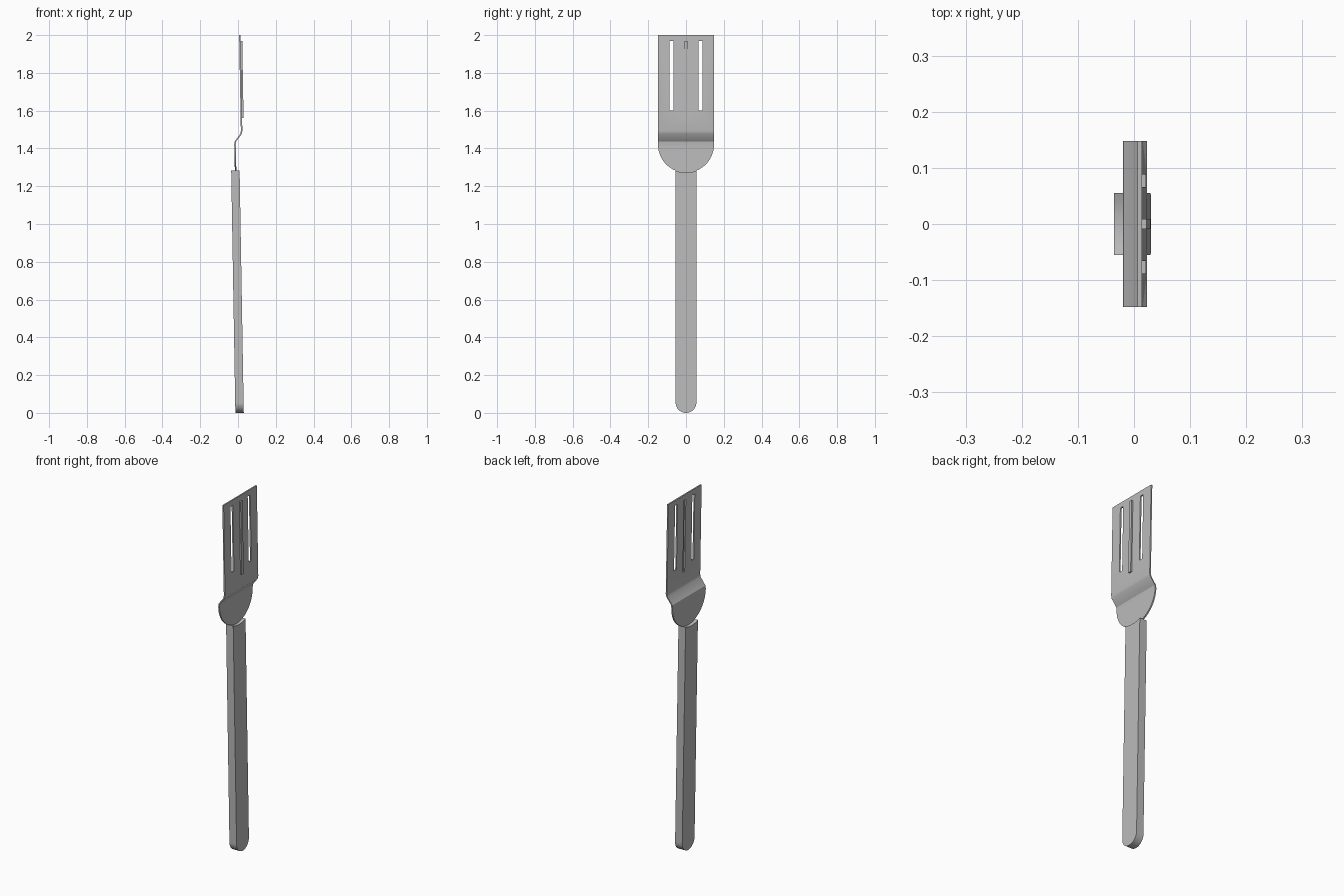
import bpy, bmesh, math
from mathutils import Vector

if "Cube" in bpy.data.objects:
    bpy.data.objects.remove(bpy.data.objects["Cube"], do_unlink=True)

steel = bpy.data.materials.new("grey_steel")
steel.use_nodes = True
GREY = (0.5, 0.5, 0.5, 1)
steel.diffuse_color = GREY
steel.node_tree.nodes["Principled BSDF"].inputs["Base Color"].default_value = GREY

HALF = 0.148        # half width of the blade
BEND_Z = 1.42       # centre height of the blade's round heel
T = 0.004           # half thickness of the sheet


def prism(name, points, direction):
    """Extrude a closed outline along a direction into a solid."""
    bm = bmesh.new()
    face = bm.faces.new([bm.verts.new(p) for p in points])
    new = bmesh.ops.extrude_face_region(bm, geom=[face])["geom"]
    bmesh.ops.translate(bm, vec=direction, verts=[v for v in new if isinstance(v, bmesh.types.BMVert)])
    bmesh.ops.recalc_face_normals(bm, faces=bm.faces)
    mesh = bpy.data.meshes.new(name)
    bm.to_mesh(mesh)
    bm.free()
    mesh.materials.append(steel)
    ob = bpy.data.objects.new(name, mesh)
    bpy.context.collection.objects.link(ob)
    return ob


def sheet(name, path, half_width):
    """Thin strip that follows a centre line in x and z."""
    front = [(x + T, -half_width, z) for x, z in path]
    back = [(x - T, -half_width, z) for x, z in reversed(path)]
    return prism(name, front + back, Vector((0, 2 * half_width, 0)))


def arc(radius, centre_z, start, end, steps):
    """Arc points in y and z, angles in degrees."""
    angles = [math.radians(start + (end - start) * i / steps) for i in range(steps + 1)]
    return [(radius * math.cos(a), centre_z + radius * math.sin(a)) for a in angles]


def cutter(outline):
    ob = prism("cutter", [(-0.2, y, z) for y, z in outline], Vector((0.4, 0, 0)))
    ob.hide_render = True
    return ob


def cut(ob, tool, operation):
    mod = ob.modifiers.new("cut", "BOOLEAN")
    mod.object, mod.operation, mod.solver = tool, operation, "EXACT"
    bpy.context.view_layer.objects.active = ob
    bpy.ops.object.modifier_apply(modifier=mod.name)
    bpy.data.objects.remove(tool, do_unlink=True)


def smooth(ob):
    bpy.ops.object.select_all(action="DESELECT")
    ob.select_set(True)
    bpy.context.view_layer.objects.active = ob
    bpy.ops.object.shade_smooth_by_angle(angle=math.radians(30))


# Blade: bent sheet trimmed to a square top and a round heel
blade = sheet("blade", [(-0.012, 1.25), (-0.016, 1.42), (-0.014, 1.437),
                        (0.016, 1.477), (0.019, 1.492), (0.010, 2.0)], 0.2)
heel = arc(HALF, BEND_Z, 180, 360, 40)
cut(blade, cutter(heel + [(HALF, 2.1), (-HALF, 2.1)]), "INTERSECT")

# Two open slots and the middle groove
for y, half, low in ((-0.077, 0.011, 1.6), (0.077, 0.011, 1.6), (0, 0.008, 1.56)):
    cut(blade, cutter([(y - half, low), (y + half, low), (y + half, 1.97), (y - half, 1.97)]), "DIFFERENCE")
smooth(blade)

# Raised rib behind the middle groove
rib = sheet("middle_rib", [(0.0255, 1.56), (0.0185, 1.97)], 0.009)

# Handle: slightly leaning bar, round at the bottom, hollowed on top to meet the heel
outline = arc(0.055, 0.055, 180, 360, 24) + [(0.055, 1.4), (-0.055, 1.4)]
LEAN = -0.0171
handle = prism("handle", [(-0.014 + LEAN * z, y, z) for y, z in outline], Vector((0.0445, 0, 0)))
cut(handle, cutter(arc(HALF, BEND_Z, 0, 360, 80)[:-1]), "DIFFERENCE")
# Keep only the part below the heel
bm = bmesh.new()
bm.from_mesh(handle.data)
bmesh.ops.delete(bm, geom=[v for v in bm.verts if v.co.z > BEND_Z], context="VERTS")
bm.to_mesh(handle.data)
bm.free()
smooth(handle)
